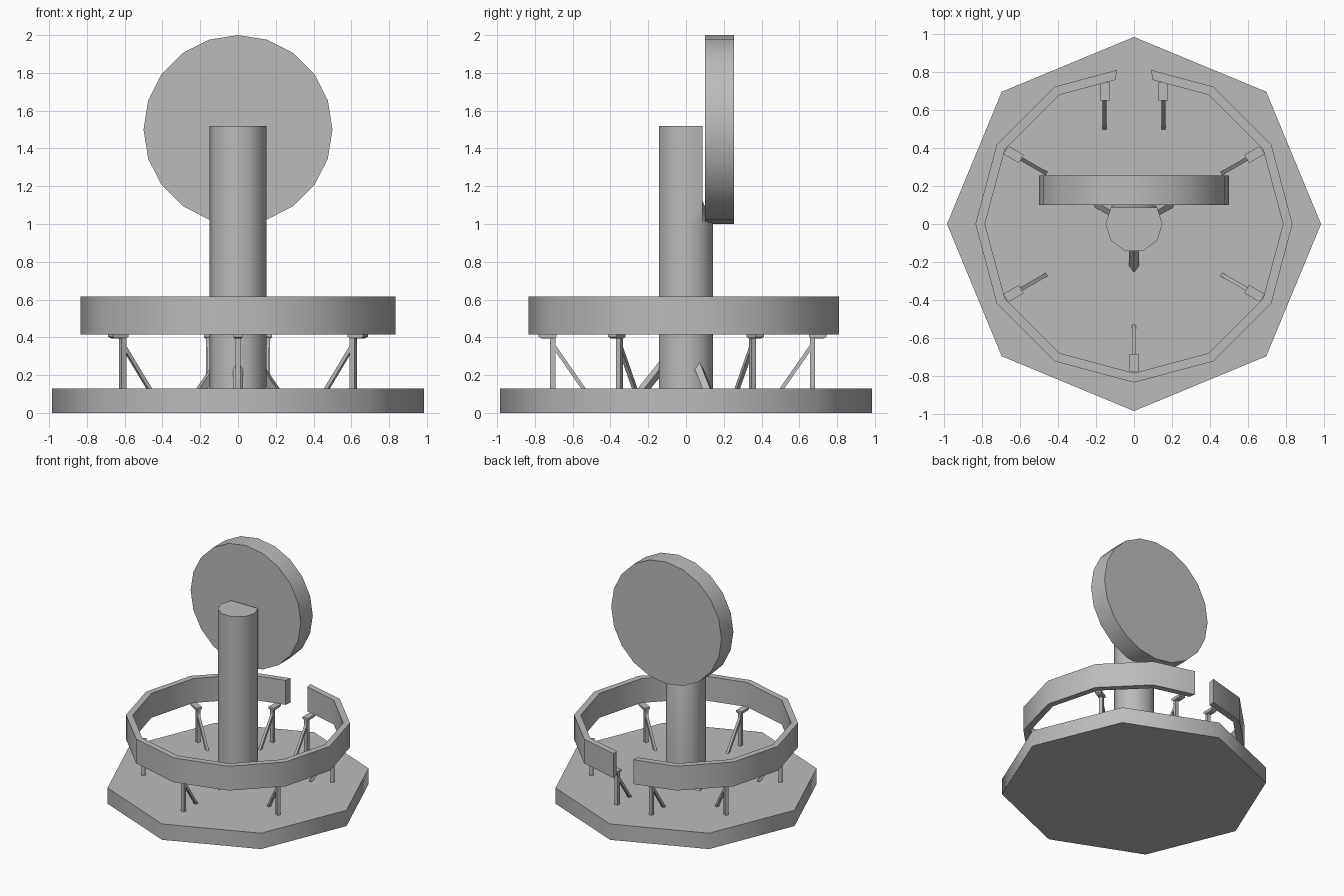
import bpy
import bmesh
from math import cos, sin, pi, radians
from mathutils import Matrix, Vector

cube = bpy.data.objects.get("Cube")
if cube:
    bpy.data.objects.remove(cube, do_unlink=True)

grey = bpy.data.materials.new("plain grey")
grey.use_nodes = True
grey.diffuse_color = (0.5, 0.5, 0.5, 1)
grey.node_tree.nodes["Principled BSDF"].inputs["Base Color"].default_value = (0.5, 0.5, 0.5, 1)


def loft(name, rings, matrix=Matrix(), smooth=50):
    """Skin a list of equal-length rings and cap both ends."""
    bm = bmesh.new()
    loops = [[bm.verts.new(matrix @ Vector(p)) for p in ring] for ring in rings]
    n = len(loops[0])
    for a, b in zip(loops, loops[1:]):
        for i in range(n):
            j = (i + 1) % n
            bm.faces.new((a[i], a[j], b[j], b[i]))
    bm.faces.new(loops[0][::-1])
    bm.faces.new(loops[-1])
    bmesh.ops.recalc_face_normals(bm, faces=bm.faces)
    mesh = bpy.data.meshes.new(name)
    bm.to_mesh(mesh)
    bm.free()
    mesh.materials.append(grey)
    obj = bpy.data.objects.new(name, mesh)
    bpy.context.collection.objects.link(obj)
    bpy.ops.object.select_all(action='DESELECT')
    obj.select_set(True)
    bpy.context.view_layer.objects.active = obj
    bpy.ops.object.shade_smooth_by_angle(angle=radians(smooth))
    return obj


def circle(sides, r):
    return [(r * cos(2 * pi * i / sides), r * sin(2 * pi * i / sides)) for i in range(sides)]


def bar(name, start, end, half, matrix, diamond=False):
    """Square bar in the local radial (x) / height (z) plane."""
    p, q = Vector((start[0], 0, start[1])), Vector((end[0], 0, end[1]))
    d = (q - p).normalized()
    n, w = Vector((-d.z, 0, d.x)) * half, Vector((0, half, 0))
    corners = [n, w, -n, -w] if diamond else [n + w, n - w, -n - w, -n + w]
    loft(name, [[e + c for c in corners] for e in (p, q)], matrix, 30)


def rectangle(x0, x1, hw, z):
    return [(x0, -hw, z), (x1, -hw, z), (x1, hw, z), (x0, hw, z)]


# Octagonal platform
FLOOR = 0.13
loft("platform", [[(x, y, z) for x, y in circle(8, 0.985)] for z in (0, FLOOR)])

# Column, with its upper back flattened behind the disc
BACK = 0.088
profile = circle(10, 0.15)
loft("column", [[(x, min(y, limit), z) for x, y in profile]
                for z, limit in ((0.1, 1), (1.0, 1), (1.12, BACK), (1.52, BACK))])

# Upright disc
loft("disc", [[(x, y, z + 1.5) for x, z in circle(20, 0.5)] for y in (0.1, 0.255)])

# Twelve-sided rail, open at the back
R_OUT, R_IN, Z0, Z1 = 0.835, 0.785, 0.415, 0.615


def rail_path(r, gap):
    pts = [(r * cos(a * pi / 6), r * sin(a * pi / 6)) for a in range(4, 15)]
    slope = (1 - cos(pi / 6)) / sin(pi / 6)
    end_y = r - gap * slope
    return [(-gap, end_y)] + pts + [(gap, end_y)]


outer, inner = rail_path(R_OUT, 0.09), rail_path(R_IN, 0.098)
loft("rail", [[(*o, Z0), (*o, Z1), (*i, Z1), (*i, Z0)] for o, i in zip(outer, inner)], smooth=40)

# Rail supports: post, inward brace and tapered cap
places = [Matrix.Rotation(radians(a), 4, 'Z') for a in (30, 150, 210, 270, 330)]
places += [Matrix.Translation((s * 0.155, -0.035, 0)) @ Matrix.Rotation(pi / 2, 4, 'Z')
           for s in (-1, 1)]
for place in places:
    bar("support_post", (0.705, FLOOR - 0.02), (0.705, 0.405), 0.014, place)
    bar("support_brace", (0.53, FLOOR - 0.02), (0.7, 0.355), 0.01, place)
    loft("support_cap", [rectangle(0.695, 0.765, 0.02, 0.395),
                         rectangle(0.685, 0.78, 0.025, 0.403),
                         rectangle(0.685, 0.78, 0.025, 0.418)], place, 20)

# Diamond-section struts at the foot of the column
for a in (30, 150, 270):
    bar("column_strut", (0.244, 0.1), (0.085, 0.3), 0.027,
        Matrix.Rotation(radians(a), 4, 'Z'), diamond=True)
